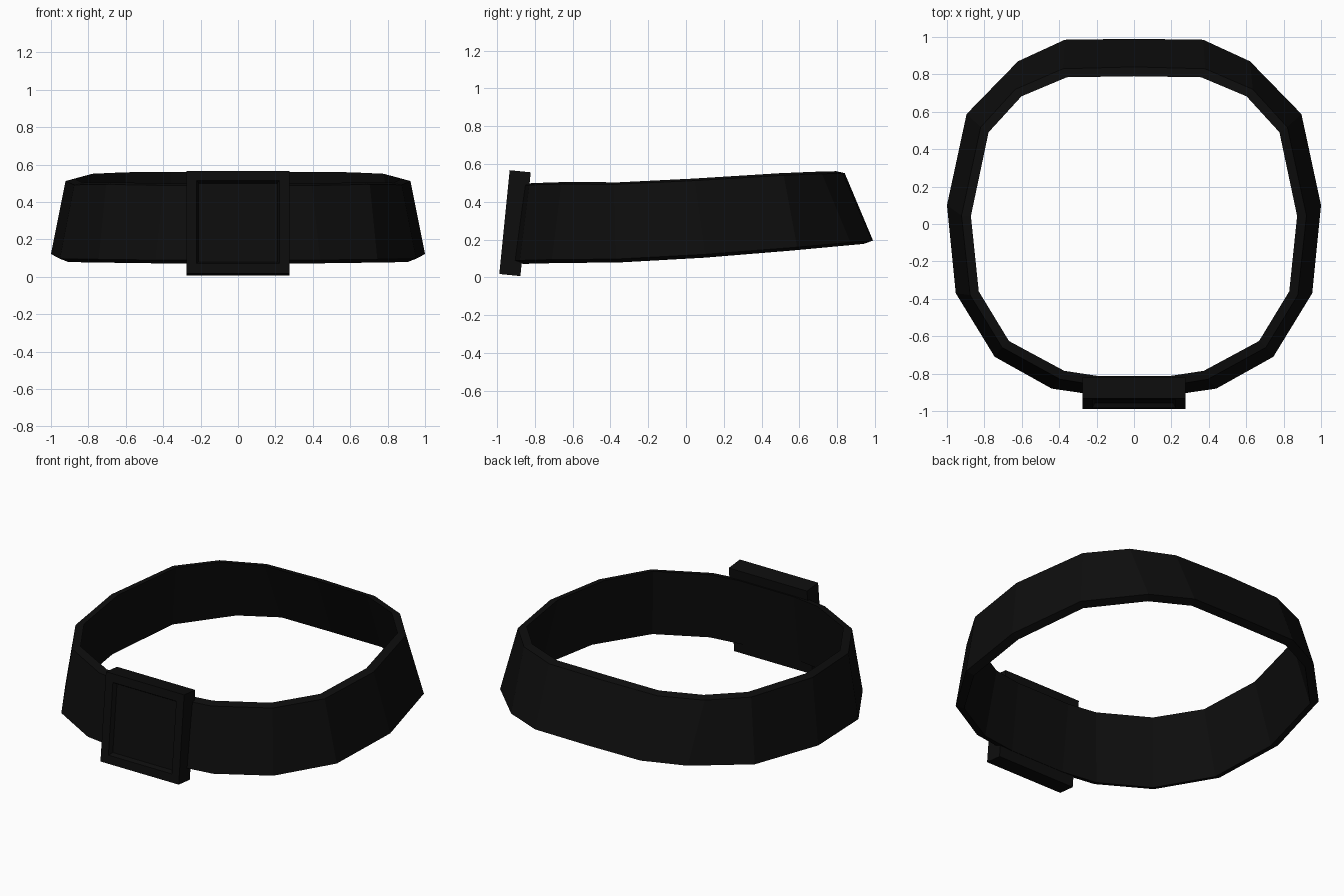
import bpy, bmesh, math
from mathutils import Vector, Matrix

if "Cube" in bpy.data.objects:
    bpy.data.objects.remove(bpy.data.objects["Cube"])

black = bpy.data.materials.new("black_leather")
black.diffuse_color = (0.004, 0.004, 0.004, 1)
black.use_nodes = True
black.node_tree.nodes["Principled BSDF"].inputs["Base Color"].default_value = black.diffuse_color


def finish(bm, name):
    bmesh.ops.recalc_face_normals(bm, faces=bm.faces)
    me = bpy.data.meshes.new(name)
    bm.to_mesh(me)
    bm.free()
    me.materials.append(black)
    ob = bpy.data.objects.new(name, me)
    bpy.context.collection.objects.link(ob)
    return ob


# Belt strap: right-hand half as (lower outer edge xyz, upper outer edge xyz)
THICK = 0.05
half = [
    ((0.00, 0.99, 0.195), (0.00, 0.84, 0.552)),
    ((0.37, 0.985, 0.195), (0.38, 0.83, 0.550)),
    ((0.62, 0.87, 0.185), (0.635, 0.72, 0.548)),
    ((0.895, 0.588, 0.160), (0.82, 0.517, 0.540)),
    ((1.00, 0.10, 0.122), (0.922, 0.045, 0.512)),
    ((0.953, -0.37, 0.097), (0.876, -0.38, 0.492)),
    ((0.745, -0.71, 0.094), (0.705, -0.66, 0.494)),
    ((0.44, -0.88, 0.090), (0.395, -0.83, 0.489)),
    ((0.20, -0.915, 0.090), (0.20, -0.862, 0.489)),
]


def inward(p, dz):
    r = Vector((p[0], p[1], 0)).normalized() * THICK
    return Vector(p) - r + Vector((0, 0, dz))


def mirror(p):
    return (-p[0], p[1], p[2])


ring = half + [(mirror(a), mirror(b)) for a, b in reversed(half[1:])]
bm = bmesh.new()
sections = []
for lo, up in ring:
    pts = [Vector(lo), Vector(up), inward(up, 0.011), inward(lo, -0.018)]
    sections.append([bm.verts.new(p) for p in pts])
for i, s in enumerate(sections):
    t = sections[(i + 1) % len(sections)]
    for k in range(4):
        n = (k + 1) % 4
        bm.faces.new((s[k], s[n], t[n], t[k]))
finish(bm, "belt_strap")

# Buckle plate: tilted block with a recessed front panel
bm = bmesh.new()
bmesh.ops.create_cube(bm, size=1)
bmesh.ops.scale(bm, vec=(0.55, 0.112, 0.552), verts=bm.verts)
front = min(bm.faces, key=lambda f: f.calc_center_median().y)
bmesh.ops.inset_region(bm, faces=[front], thickness=0.074)
bmesh.ops.inset_region(bm, faces=[front], thickness=0.018, depth=-0.025)
bmesh.ops.transform(
    bm, verts=bm.verts,
    matrix=Matrix.Translation((0, -0.905, 0.287)) @ Matrix.Rotation(math.radians(-5.7), 4, 'X'))
finish(bm, "buckle")
